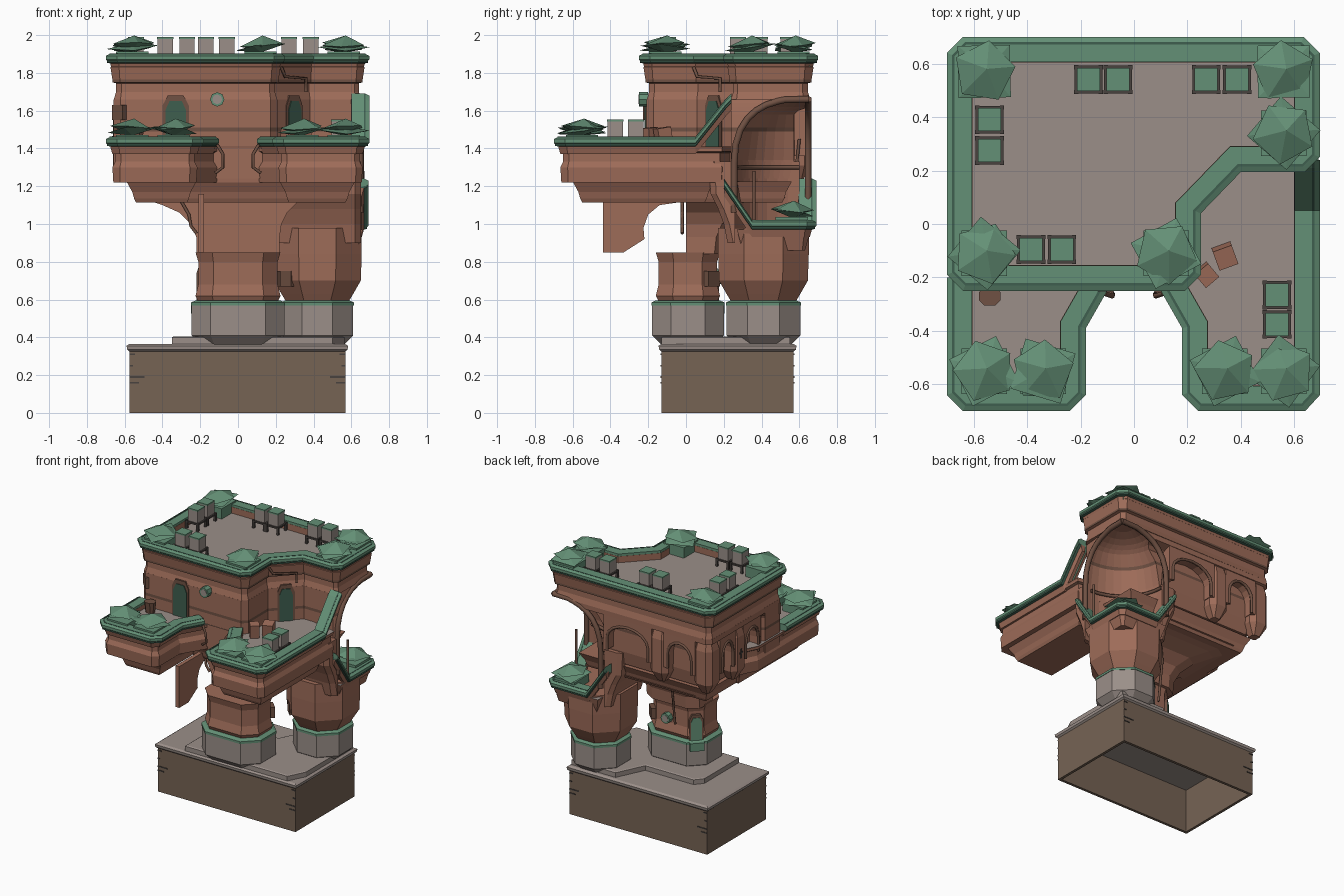
import bpy, bmesh, math, random
from mathutils import Vector, Matrix

if "Cube" in bpy.data.objects:
    bpy.data.objects.remove(bpy.data.objects["Cube"])
random.seed(4)

def material(name, r, g, b):
    m = bpy.data.materials.new(name)
    m.diffuse_color = [((c / 255 + 0.055) / 1.055) ** 2.4 for c in (r, g, b)] + [1]
    m.use_nodes = True
    m.node_tree.nodes["Principled BSDF"].inputs["Base Color"].default_value = m.diffuse_color
    return m

RUST = material("rust clay", 158, 108, 89)
TRIM = material("dark rust trim", 112, 81, 67)
GREEN = material("patina green", 100, 144, 118)
DKGREEN = material("deep green", 62, 94, 79)
STONE = material("pale stone", 155, 143, 137)
EARTH = material("earth brown", 118, 99, 84)
DARK = material("dark metal", 72, 66, 63)

def make(name, bm, mats):
    bmesh.ops.recalc_face_normals(bm, faces=bm.faces[:])
    me = bpy.data.meshes.new(name)
    bm.to_mesh(me)
    bm.free()
    for m in mats:
        me.materials.append(m)
    ob = bpy.data.objects.new(name, me)
    bpy.context.collection.objects.link(ob)
    return ob

def offset(pts, d, closed=True):
    """Mitred inward offset of a counter-clockwise path."""
    out, n = [], len(pts)
    for i, p in enumerate(pts):
        p = Vector(p[:2])
        dirs = []
        if closed or i:
            dirs.append((p - Vector(pts[i - 1][:2])).normalized())
        if closed or i < n - 1:
            dirs.append((Vector(pts[(i + 1) % n][:2]) - p).normalized())
        ns = [Vector((-v.y, v.x)) for v in dirs]
        m = (ns[0] + ns[-1]).normalized()
        out.append(p + m * d / max(m.dot(ns[0]), 0.35))
    return out

def loft(name, rings, mats, idx=None, loop=False):
    bm = bmesh.new()
    vs = [[bm.verts.new(p) for p in r] for r in rings]
    n = len(rings[0])
    for k in range(len(vs) - (not loop)):
        nxt = vs[(k + 1) % len(vs)]
        for i in range(n):
            f = bm.faces.new((vs[k][i], vs[k][(i + 1) % n], nxt[(i + 1) % n], nxt[i]))
            f.material_index = idx[k] if idx else 0
    if not loop:
        bm.faces.new(vs[0][::-1])
        bm.faces.new(vs[-1]).material_index = idx[-1] if idx else 0
    return make(name, bm, mats)

def stack(name, poly, levels, mats, idx=None):
    """Outline repeated at (height, inset) levels."""
    return loft(name, [[(q.x, q.y, z) for q in offset(poly, d)] for z, d in levels], mats, idx)

def sweep(name, path, profile, mat, closed=False):
    """Profile of (inset, height) pairs carried along a 3D path."""
    cols = [offset(path, d, closed) for d, _ in profile]
    loft(name, [[(*cols[j][i], p[2] + h) for j, (_, h) in enumerate(profile)] for i, p in enumerate(path)], [mat], None, closed)

def box(name, c, s, mat, rz=0, tilt=0):
    bm = bmesh.new()
    M = Matrix.Translation(c) @ Matrix.Rotation(math.radians(rz), 4, 'Z') @ Matrix.Rotation(tilt, 4, 'X') @ Matrix.Diagonal((*s, 1))
    bmesh.ops.create_cube(bm, size=1, matrix=M)
    make(name, bm, [mat])

def pipe(name, pts, r=0.009, mat=TRIM):
    cu = bpy.data.curves.new(name, 'CURVE')
    cu.dimensions, cu.bevel_depth, cu.bevel_resolution, cu.use_fill_caps = '3D', r, 1, True
    sp = cu.splines.new('POLY')
    sp.points.add(len(pts) - 1)
    for q, p in zip(sp.points, pts):
        q.co = (*p, 1)
    cu.materials.append(mat)
    bpy.context.collection.objects.link(bpy.data.objects.new(name, cu))

def at_z(pts, z):
    return [(x, y, z) for x, y in pts]

def octagon(cx, cy, hx, hy, c):
    q = [(hx - c, -hy), (hx, c - hy), (hx, hy - c), (hx - c, hy)]
    return [(cx + x, cy + y) for x, y in q] + [(cx - x, cy - y) for x, y in q]

def rect(x0, y0, x1, y1):
    return [(x0, y0), (x1, y0), (x1, y1), (x0, y1)]

# plinth: hollow earth walls, stone slab and raised paving
base = rect(-0.575, -0.13, 0.568, 0.57)
sweep("plinth_walls", at_z(base, 0), [(0, 0), (0, 0.34), (0.02, 0.34), (0.02, 0)], EARTH, True)
stack("plinth_slab", base, [(0.325, 0), (0.335, -0.012), (0.355, -0.015), (0.365, 0)], [STONE])
pave = [(-0.35, -0.13), (0.5, -0.13), (0.565, 0.0), (0.565, 0.55), (0.2, 0.55), (0.1, 0.34), (-0.3, 0.34), (-0.35, 0.28)]
stack("raised_paving", pave, [(0.36, 0), (0.4, 0), (0.405, 0.01)], [STONE])
for z, w in ((0.19, 0.08), (0.16, 0.05), (0.25, 0.02), (0.31, 0.03)):
    for x, y in ((w / 2 - 0.575, -0.13), (0.568 - w / 2, -0.13), (w / 2 - 0.575, 0.57), (0.568 - w / 2, 0.57)):
        box("plinth_crack", (x, y, z), (w, 0.008, 0.008), DARK)

# two pillars with stone feet, green collar and rust shafts
for tag, o, shaft in (
    ("main", octagon(0, 0.01, 0.245, 0.19, 0.1), [(0.58, 0.04), (0.62, 0.02), (0.68, 0.035), (0.8, 0.035), (0.85, 0.02)]),
    ("corner", octagon(0.42, 0.41, 0.19, 0.195, 0.11), [(0.58, 0.03), (0.63, 0.0), (0.7, -0.04), (0.84, -0.045), (0.98, -0.045)])):
    stack(tag + "_pillar_foot", o, [(0.36, 0.05), (0.41, 0.0), (0.57, 0.0)], [STONE])
    stack(tag + "_pillar_collar", o, [(0.568, -0.003), (0.585, -0.003), (0.595, 0.02)], [GREEN])
    stack(tag + "_pillar_shaft", o, shaft, [RUST])

# set-back neck of the main pillar, curving out under the decks
def neck(z, l, r, b):
    return at_z([(-l, 0.0), (r, 0.0), (r, b), (r - 0.08, b + 0.05), (0.08 - l, b + 0.05), (-l, b)], z)
loft("main_pillar_neck", [neck(0.84, 0.22, 0.22, 0.15), neck(0.93, 0.22, 0.22, 0.16), neck(1.0, 0.25, 0.23, 0.19),
     neck(1.06, 0.31, 0.26, 0.26), neck(1.1, 0.4, 0.3, 0.36), neck(1.14, 0.52, 0.34, 0.48)], [RUST])
loft("front_bracket", [[(x, y, z) for y, z in ((-0.44, 0.85), (-0.33, 0.85), (-0.22, 0.92), (-0.225, 0.98), (-0.2, 1.05),
     (-0.14, 1.1), (0.0, 1.12), (0.0, 1.16), (-0.44, 1.16))] for x in (-0.21, -0.18)], [RUST])

# middle deck: U-shaped hull with a stepped underside
deck = [(-0.7, -0.64), (-0.64, -0.7), (-0.24, -0.7), (-0.18, -0.64), (-0.18, -0.39), (-0.09, -0.24), (0.09, -0.24),
        (0.18, -0.39), (0.18, -0.64), (0.24, -0.7), (0.64, -0.7), (0.695, -0.64), (0.695, 0.22), (0.3, 0.3), (-0.6, 0.3), (-0.7, 0.1)]
stack("deck_hull", deck, [(1.22, 0.04), (1.3, 0.035), (1.33, 0.05), (1.375, 0.05), (1.385, 0.035), (1.4, 0.035), (1.41, 0.03)],
      [RUST, TRIM, STONE], [0, 0, 0, 1, 0, 0, 2])
step = [(1.115, 0.05), (1.135, 0.04), (1.17, 0.03), (1.225, 0.0)]
for tag, r in (("left", rect(-0.59, -0.6, -0.22, 0.2)), ("right", rect(0.22, -0.6, 0.62, 0.15)), ("middle", rect(-0.57, -0.2, 0.5, 0.56))):
    stack(tag + "_deck_step", r, step, [RUST])
RIM = [(0.03, -0.042), (0.006, -0.036), (0.0, -0.03), (0.0, -0.01), (0.02, 0.0), (0.095, 0.0), (0.095, -0.07)]
LIP = [(0.024, -0.05), (0.006, -0.046), (0.006, -0.034), (0.04, -0.034), (0.04, -0.05)]
GROOVE = [(0.02, -0.003), (0.02, 0.002), (0.029, 0.002), (0.029, -0.003)]
INNER = [(0.08, -0.07), (0.08, -0.018), (0.0965, -0.018), (0.0965, -0.07)]
WALL = [(0.035, -0.09), (0.022, -0.045), (0.06, -0.045), (0.06, -0.09)]

def parapet(tag, path, closed=False):
    for part, prof, mat in (("rim", RIM, GREEN), ("lip", LIP, DKGREEN), ("groove", GROOVE, DKGREEN),
                            ("inner_wall", INNER, RUST), ("outer_wall", WALL, RUST)):
        sweep(tag + "_" + part, path, prof, mat, closed)

parapet("left_deck", at_z([(-0.7, -0.2)] + deck[:5] + [(-0.1, -0.25)], 1.46))
parapet("right_deck", at_z([(0.1, -0.25)] + deck[7:12] + [(0.695, 0.05)], 1.46) + [(0.695, 0.21, 1.66), (0.695, 0.24, 1.69)])

# upper body: a corner niche is scooped out, closing to a dome under the roof
roof = [(-0.64, -0.25), (0.19, -0.25), (0.25, -0.19), (0.25, 0.04), (0.4, 0.195), (0.64, 0.195), (0.695, 0.25), (0.695, 0.64),
        (0.635, 0.7), (-0.64, 0.7), (-0.7, 0.64), (-0.7, -0.19)]
C, R, SPRING = 0.6, 0.345, 1.32

def radius(z):
    return max(R * max(1 - (max(z - SPRING, 0) / 0.34) ** 2.4, 0) ** (1 / 2.4), 0.075)

def scoop(front, back, lx, ly, z):
    """Outline at height z whose back right corner is bitten by the niche circle."""
    r = radius(z)
    a0, a1 = math.asin((lx - C) / r) - math.pi / 2, -math.pi - math.asin((ly - C) / r)
    arc = [(C + r * math.cos(a0 + (a1 - a0) * k / 10), C + r * math.sin(a0 + (a1 - a0) * k / 10)) for k in range(11)]
    return at_z(list(front) + arc + list(back), z)

rings = []
for z, t in ((1.24, 0.1), (1.34, 0.08), (1.49, 0.08), (1.51, 0.08), (1.58, 0.08), (1.6, 0.06), (1.62, 0.0), (1.64, 0.0), (1.66, 0.0)):
    o = [tuple(p) for p in offset(roof, 0.042)]
    back = [(o[9][0] + t, o[9][1] - t), (o[10][0] + t, o[10][1] - t), (o[10][0] + t, 0.06), (o[10][0], 0.0), o[11]]
    rings.append(scoop(o[:6], back, 0.653, 0.653 - t, z))
loft("upper_body", rings, [RUST, TRIM], [0, 0, 1, 0, 0, 0, 0, 0, 0])
stack("roof_cornice", roof, [(1.658, 0.042), (1.7, 0.055), (1.745, 0.055), (1.75, 0.035), (1.765, 0.035), (1.83, 0.025), (1.835, 0.03)],
      [RUST, TRIM, STONE], [0, 0, 0, 1, 0, 0, 2])
loft("niche_core", [scoop([(a, a), (0.62, a), (0.65, a + 0.03)], [(a + 0.03, 0.6), (a, 0.58)], 0.65, 0.6, z)
     for z, a in ((0.9, 0.22), (1.0, 0.2), (1.08, 0.17), (1.16, 0.13), (1.33, 0.12))], [RUST])
heights = [1.06, 1.2, 1.32, 1.42, 1.5, 1.56, 1.6, 1.63, 1.65, 1.658]
arch = [(C - radius(z), z) for z in heights] + [(0.65, 1.66)]
for s in (0, 1):  # arch trim on both open sides
    pipe("niche_arch_trim", [(0.646, t, z) if s else (t, 0.646, z) for t, z in arch], 0.02)
pipe("niche_back_band", [(C - 0.338 * math.cos(a), C - 0.338 * math.sin(a), 1.3) for a in [k * math.pi / 16 for k in range(9)]], 0.012)
parapet("roof", at_z(roof, 1.9), True)

# arched bays and hanging pods along the back and left overhang
for a, b, left in ((-0.5, -0.3, 0), (-0.14, 0.2, 0), (0.07, 0.22, 1), (0.37, 0.5, 1)):
    m, r = (a + b) / 2, (b - a) / 2
    curve = [(m + r * math.cos(k * math.pi / 8), 1.46 + 0.11 * math.sin(k * math.pi / 8)) for k in range(9)]
    prof = [(a - 0.03, 1.36), (a - 0.03, 1.63), (b + 0.03, 1.63), (b + 0.03, 1.36), (b, 1.36)] + curve + [(a, 1.36)]
    loft("bay_arch", [[(-d, t, z) if left else (t, d, z) for t, z in prof] for d in (0.56, 0.652)], [RUST])
    pipe("bay_arch_trim", [(-0.65, t, z) if left else (t, 0.65, z) for t, z in [(b, 1.36)] + curve + [(a, 1.36)]], 0.011)
for x, y in ((-0.22, 0.588), (-0.588, 0.295), (-0.58, 0.58)):
    stack("hanging_pod", octagon(x, y, 0.075, 0.075, 0.035), [(1.23, 0.045), (1.31, 0), (1.56, 0), (1.63, 0.02)], [RUST])
box("pod_mark", (-0.664, 0.295, 1.43), (0.008, 0.012, 0.07), DARK)
box("pod_mark", (-0.664, 0.295, 1.435), (0.008, 0.04, 0.012), DARK)

# corner balcony with raised ends
parapet("balcony", [(0.69, 0.2, 1.24), (0.69, 0.35, 1.02), (0.69, 0.64, 1.02), (0.64, 0.69, 1.02), (0.35, 0.69, 1.02), (0.2, 0.69, 1.24)])
stack("balcony_hull", [(0.24, 0.24), (0.69, 0.24), (0.69, 0.64), (0.64, 0.69), (0.24, 0.69)],
      [(0.86, 0.06), (0.93, 0.04), (0.97, 0.03)], [RUST, STONE], [0, 0, 1])

# planters with flat angular shrubs
def shrub(x, y, z):
    box("planter", (x, y, z - 0.03), (0.17, 0.17, 0.085), GREEN)
    for n, r, low, mid, top, slope in ((5, 0.118, 0.015, 0.05, 0.098, 0.012), (4, 0.138, 0.008, 0.036, 0.058, 0.02)):
        bm = bmesh.new()
        a0, tilt = random.random() * 6, random.random() * 6
        angles = [a0 + i * math.tau / n for i in range(n)]
        ring = [bm.verts.new((r * math.cos(a), r * math.sin(a), mid + slope * math.cos(a - tilt))) for a in angles]
        t, b = bm.verts.new((0.01, 0.01, top)), bm.verts.new((0, 0, low))
        for i in range(n):
            bm.faces.new((ring[i], ring[(i + 1) % n], t))
            bm.faces.new((ring[(i + 1) % n], ring[i], b))
        make("shrub", bm, [GREEN]).location = (x, y, z)

for x, y, z in at_z([(-0.56, 0.57), (0.56, 0.57), (0.56, 0.34), (0.12, -0.11), (-0.56, -0.11)], 1.9) + at_z(
        [(-0.56, -0.55), (-0.34, -0.55), (0.34, -0.55), (0.56, -0.55)], 1.46) + [(0.56, 0.56, 1.025)]:
    shrub(x, y, z)

# paired rooftop units on dark frames
for x, y, z in at_z([(-0.17, 0.54), (-0.06, 0.54), (0.27, 0.54), (0.385, 0.54), (-0.54, 0.39), (-0.54, 0.275), (-0.385, -0.095),
                     (-0.27, -0.095)], 1.837) + at_z([(0.535, -0.265), (0.535, -0.375)], 1.4):
    box("unit_case", (x, y, z + 0.1), (0.082, 0.082, 0.09), STONE)
    box("unit_lid", (x, y, z + 0.148), (0.086, 0.086, 0.01), GREEN)
    box("unit_frame", (x, y, z + 0.05), (0.104, 0.104, 0.012), DARK)
    for sx, sy in rect(-0.046, -0.046, 0.046, 0.046):
        box("unit_leg", (x + sx, y + sy, z + 0.03), (0.016, 0.016, 0.06), DARK)

# doors, windows and vents
def panel(name, c, w, h, rz, mat=DKGREEN):
    prof = [(-w / 2, 0), (w / 2, 0), (w / 2, h * 0.8), (w * 0.3, h), (-w * 0.3, h), (-w / 2, h * 0.8)]
    M = Matrix.Translation(c) @ Matrix.Rotation(math.radians(rz), 4, 'Z')
    for k, d, m in ((1.0, 0.006, TRIM), (0.78, 0.011, mat)):
        loft(name, [[M @ Vector((px * k, yy, pz * (0.5 + k / 2))) for px, pz in prof] for yy in (0.02, -d)], [m])

panel("front_door", (-0.33, -0.208, 1.41), 0.14, 0.27, 0)
panel("diagonal_door", (0.295, 0.147, 1.41), 0.12, 0.27, 45)
panel("pillar_door", (-0.18, 0.135, 0.58), 0.1, 0.2, 225, GREEN)
box("pillar_door_step", (-0.195, 0.15, 0.555), (0.1, 0.05, 0.06), GREEN, 45)
box("corner_window", (-0.625, -0.185, 1.59), (0.08, 0.04, 0.08), TRIM, -45)
box("corner_pillar_window", (0.262, 0.25, 0.71), (0.085, 0.03, 0.08), TRIM, -45)
box("main_pillar_window", (0.18, 0.135, 0.71), (0.085, 0.04, 0.08), TRIM, -45)
for c in ((-0.11, -0.225, 1.66), (0.03, 0.18, 0.72)):
    for r, d, m in ((0.038, 0.05, GREEN), (0.026, 0.054, STONE)):
        bm = bmesh.new()
        bmesh.ops.create_cone(bm, cap_ends=True, segments=8, radius1=r, radius2=r, depth=d,
                              matrix=Matrix.Translation(c) @ Matrix.Rotation(math.pi / 2, 4, 'X'))
        make("round_vent", bm, [m])

# pipes
for s in (-1, 1):
    pipe("front_pipe", [(s * 0.11, -0.26, 1.42), (s * 0.08, -0.27, 1.37), (s * 0.08, -0.26, 1.3), (s * 0.12, -0.25, 1.27)])
pipe("neck_pipe", [(-0.3, -0.02, 1.12), (-0.26, -0.02, 1.05), (-0.25, -0.02, 0.99), (-0.22, -0.02, 0.95)])
pipe("balcony_pipe", [(0.66, 0.36, 1.02), (0.66, 0.36, 1.28)])
pipe("roof_pipe", [(0.23, 0.04, 1.83), (0.25, 0.06, 1.78), (0.36, 0.18, 1.77), (0.36, 0.18, 1.7)])
pipe("back_pipe", [(0.24, 0.6, 1.45), (0.24, 0.58, 1.26), (0.2, 0.5, 1.12), (-0.05, 0.24, 1.0), (-0.05, 0.2, 0.7)])

# loose items on the deck
box("deck_crate", (0.34, -0.12, 1.46), (0.075, 0.075, 0.1), RUST, 20, 0.15)
box("deck_crate", (0.27, -0.19, 1.46), (0.065, 0.065, 0.1), RUST, 40, 0.1)
stack("deck_bin", octagon(-0.54, -0.27, 0.04, 0.035, 0.02), [(1.4, 0.01), (1.49, 0)], [TRIM])
